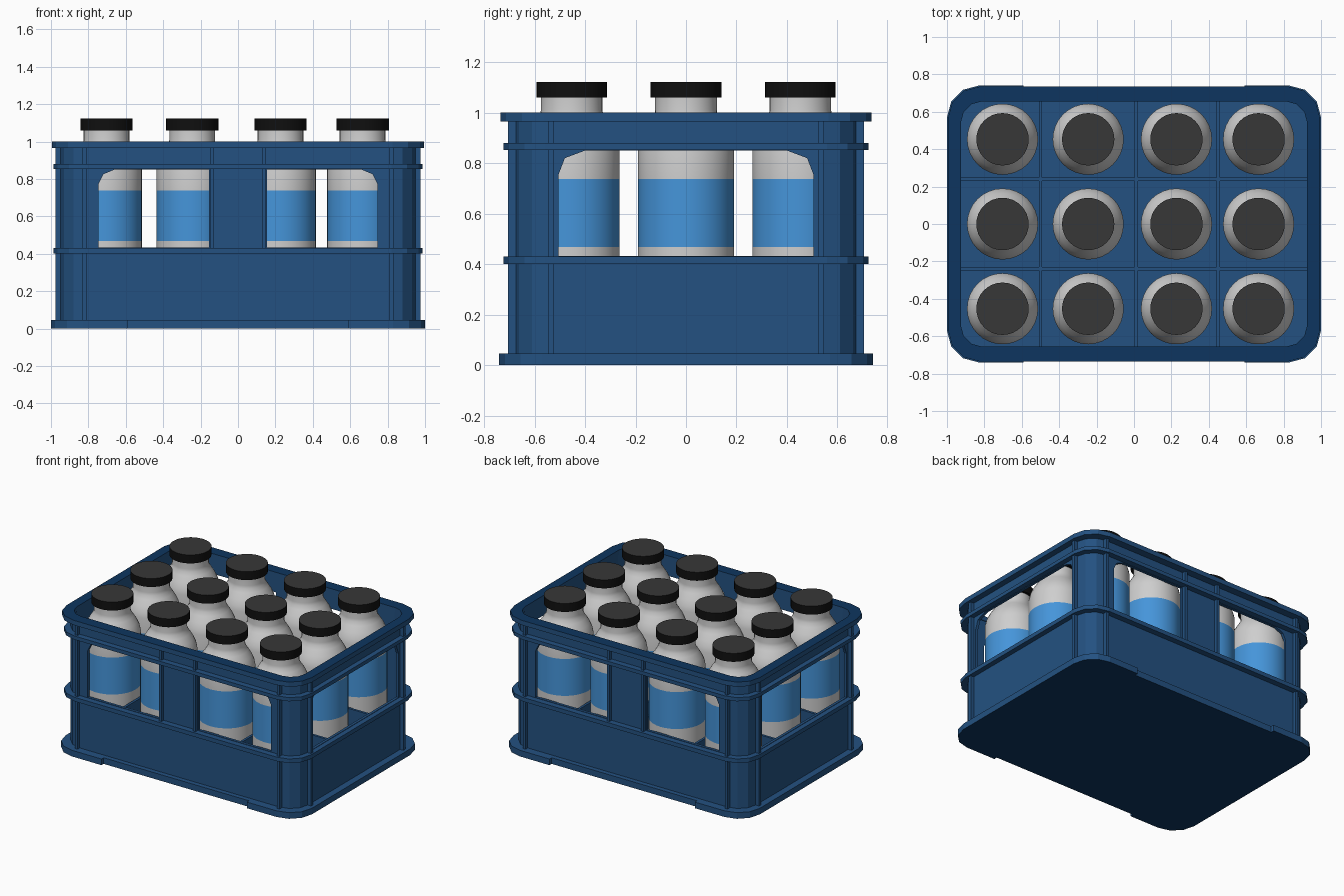
import bpy, bmesh, math

if "Cube" in bpy.data.objects:
    bpy.data.objects.remove(bpy.data.objects["Cube"])


def material(name, rgb):
    m = bpy.data.materials.new(name)
    m.diffuse_color = (*rgb, 1)
    m.use_nodes = True
    m.node_tree.nodes["Principled BSDF"].inputs["Base Color"].default_value = m.diffuse_color
    return m


BLUE = material("crate_blue", (0.017, 0.083, 0.22))
NAVY = material("dark_blue", (0.004, 0.036, 0.115))
GLASS = material("bottle_grey", (0.62, 0.62, 0.62))
LABEL = material("label_blue", (0.06, 0.30, 0.70))
BLACK = material("cap_black", (0.005, 0.005, 0.005))
CHARCOAL = material("cap_top_charcoal", (0.038, 0.038, 0.038))


def to_mesh(name, bm, mats):
    bmesh.ops.recalc_face_normals(bm, faces=bm.faces[:])
    me = bpy.data.meshes.new(name)
    bm.to_mesh(me)
    bm.free()
    for m in mats:
        me.materials.append(m)
    return me


def add(name, me, loc=(0, 0, 0)):
    ob = bpy.data.objects.new(name, me)
    ob.location = loc
    bpy.context.scene.collection.objects.link(ob)
    return ob


def rounded(hx, hy, r, seg=3):
    """Outline of a rectangle with faceted round corners."""
    pts = []
    for k, (sx, sy) in enumerate([(1, 1), (-1, 1), (-1, -1), (1, -1)]):
        for i in range(seg + 1):
            a = math.pi / 2 * (k + i / seg)
            pts.append((sx * (hx - r) + r * math.cos(a),
                        sy * (hy - r) + r * math.sin(a)))
    return pts


def ring(name, outer, inner, z0, z1, mats=(BLUE,)):
    bm = bmesh.new()
    loops = [[bm.verts.new((x, y, z)) for x, y in p]
             for p, z in ((outer, z0), (outer, z1), (inner, z1), (inner, z0))]
    n = len(outer)
    for k in range(4):
        a, b = loops[k], loops[(k + 1) % 4]
        for i in range(n):
            j = (i + 1) % n
            f = bm.faces.new((a[i], a[j], b[j], b[i]))
            if k == 1 and len(mats) > 1:
                f.material_index = 1
    return add(name, to_mesh(name, bm, mats))


def prism(name, pts, direction, mats=(BLUE,)):
    """Extrude a 3D polygon along a direction."""
    bm = bmesh.new()
    f = bm.faces.new([bm.verts.new(p) for p in pts])
    g = bmesh.ops.extrude_face_region(bm, geom=[f], use_keep_orig=True)
    vs = [e for e in g["geom"] if isinstance(e, bmesh.types.BMVert)]
    bmesh.ops.translate(bm, verts=vs, vec=direction)
    return add(name, to_mesh(name, bm, mats))


def box(name, x0, x1, y0, y1, z0, z1):
    return prism(name, [(x0, y0, z0), (x1, y0, z0), (x1, y1, z0), (x0, y1, z0)],
                 (0, 0, z1 - z0))


def lathe(name, profile, mats, rule, n=32):
    bm = bmesh.new()
    rows = []
    for r, z in profile:
        rows.append([bm.verts.new((r * math.cos(2 * math.pi * i / n),
                                   r * math.sin(2 * math.pi * i / n), z)) for i in range(n)])
    bm.faces.new(rows[0])
    bm.faces.new(rows[-1])
    for a, b in zip(rows, rows[1:]):
        for i in range(n):
            j = (i + 1) % n
            bm.faces.new((a[i], a[j], b[j], b[i]))
    bm.normal_update()
    for f in bm.faces:
        f.material_index = rule(f.calc_center_median().z)
    me = to_mesh(name, bm, mats)
    me.shade_smooth()
    me.set_sharp_from_angle(angle=math.radians(35))
    return me


# Crate wall shell with windows cut through opposite sides
wall = ring("crate_wall", rounded(0.95, 0.68, 0.14), rounded(0.93, 0.66, 0.12), 0.03, 0.99)
cutters = []
for s in (-1, 1):
    outline = [(0.155, 0.433), (0.745, 0.433), (0.745, 0.775), (0.72, 0.825),
               (0.66, 0.85), (0.155, 0.85)]
    cutters.append(prism("front_window_cutter", [(s * x, -1, z) for x, z in outline], (0, 2, 0)))
outline = [(-0.505, 0.433), (0.505, 0.433), (0.505, 0.755), (0.48, 0.82), (0.40, 0.85),
           (-0.40, 0.85), (-0.48, 0.82), (-0.505, 0.755)]
cutters.append(prism("side_window_cutter", [(-1.5, y, z) for y, z in outline], (3, 0, 0)))
bpy.context.view_layer.objects.active = wall
for c in cutters:
    mod = wall.modifiers.new("window", "BOOLEAN")
    mod.operation = "DIFFERENCE"
    mod.solver = "EXACT"
    mod.object = c
    bpy.ops.object.modifier_apply(modifier=mod.name)
    bpy.data.objects.remove(c)

# Base plate, its long edges recessed between the corner feet
base_pts = []
corner = rounded(1.0, 0.74, 0.17)
for k in range(4):
    base_pts += corner[k * 4:k * 4 + 4]
    if k in (0, 2):
        s = 1 if k == 0 else -1
        base_pts += [(s * 0.59, s * 0.74), (s * 0.59, s * 0.715),
                     (-s * 0.59, s * 0.715), (-s * 0.59, s * 0.74)]
base = prism("base_plate", [(x, y, 0) for x, y in base_pts], (0, 0, 0.045), (BLUE, NAVY))
for p in base.data.polygons:
    if p.normal.z < -0.9:
        p.material_index = 1

# Top rim and horizontal ribs
ring("top_rim", rounded(0.995, 0.735, 0.17), rounded(0.925, 0.655, 0.11), 0.965, 1.0, (BLUE, NAVY))
for name, z0, z1 in (("lower_rib", 0.40, 0.43), ("upper_rib", 0.853, 0.88)):
    ring(name, rounded(0.987, 0.723, 0.165), rounded(0.94, 0.67, 0.13), z0, z1)

# Vertical ribs on all four sides
for s in (-1, 1):
    y0, y1 = sorted((s * 0.67, s * 0.705))
    for x, z0 in ((-0.82, 0.04), (-0.138, 0.42), (0.138, 0.42), (0.82, 0.04)):
        box("long_side_rib", x - 0.011, x + 0.011, y0, y1, z0, 0.97)
    x0, x1 = sorted((s * 0.94, s * 0.976))
    for y in (-0.535, 0.535):
        box("short_side_rib", x0, x1, y - 0.012, y + 0.012, 0.04, 0.97)

# Inner dividers
for x in (-0.5, 0.013, 0.45):
    box("cross_divider", x - 0.009, x + 0.009, -0.665, 0.665, 0.04, 0.40)
for y in (-0.24, 0.24):
    box("long_divider", -0.935, 0.935, y - 0.009, y + 0.009, 0.04, 0.40)

# Bottles with label band and cap
bottle = lathe("bottle", [(0.175, 0.05), (0.19, 0.07), (0.19, 0.467), (0.19, 0.738),
                          (0.19, 0.85), (0.183, 0.885), (0.165, 0.925), (0.14, 0.965),
                          (0.125, 0.99), (0.122, 1.01), (0.122, 1.065)],
               (GLASS, LABEL), lambda z: 1 if 0.467 < z < 0.738 else 0)
cap = lathe("cap", [(0.14, 1.06), (0.14, 1.122)], (BLACK, CHARCOAL),
            lambda z: 1 if z > 1.11 else 0)
for x in (-0.703, -0.245, 0.227, 0.666):
    for y in (-0.453, 0, 0.453):
        add("bottle", bottle, (x, y, 0))
        add("bottle_cap", cap, (x, y, 0))
